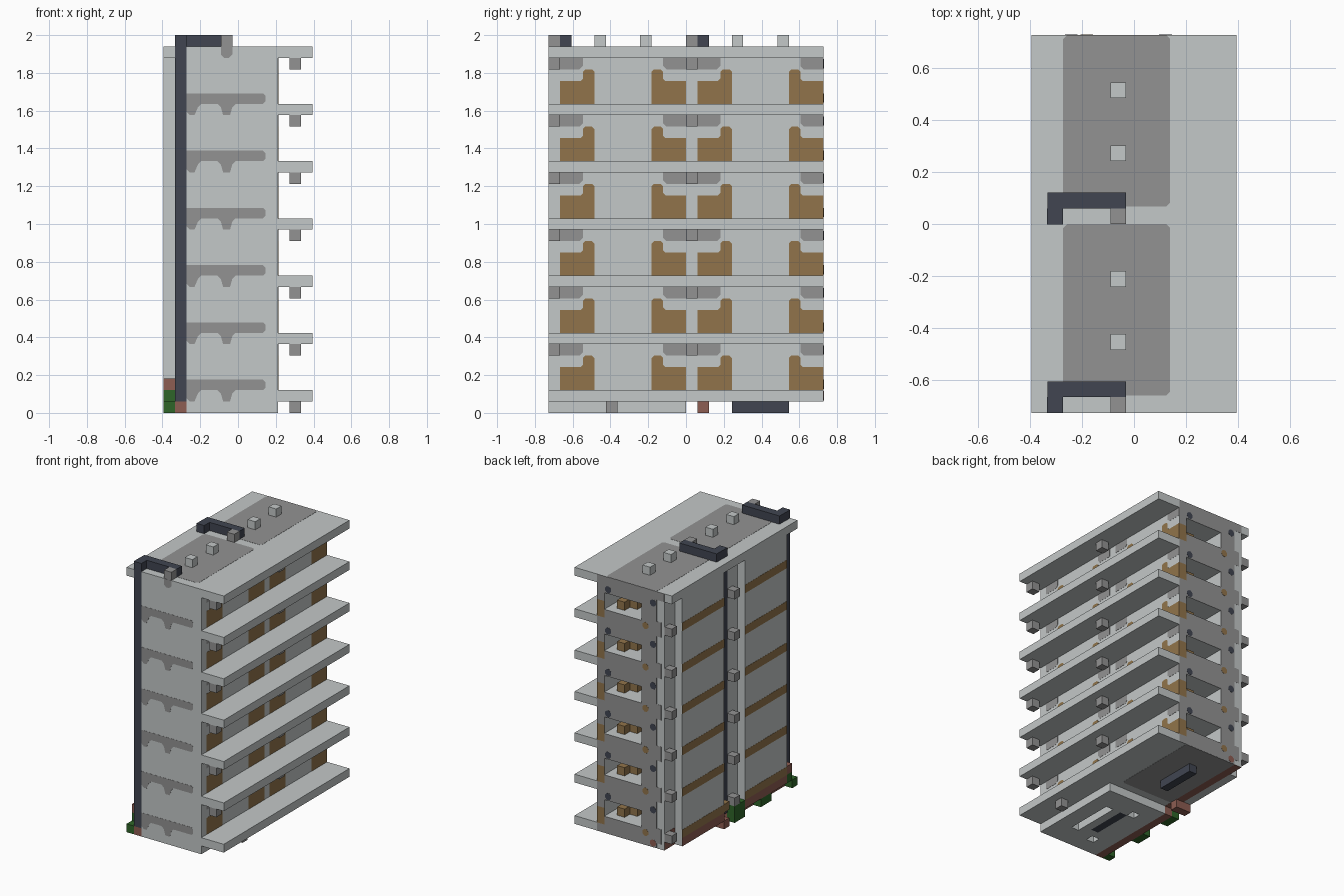
import bpy
import bmesh
from mathutils import Vector

cube = bpy.data.objects.get("Cube")
if cube:
    bpy.data.objects.remove(cube, do_unlink=True)

U = 2 / 33                      # one grid cell
ORIGIN = Vector((-6.5, -12, 0))
THIN = 0.02                     # painted plate thickness, in cells
FLOORS = range(1, 31, 5)        # slab level under each storey
UNITS = (0, 12)                 # the two building halves along y
ROOM = 15                       # where the open rooms begin along y


def material(name, r, g, b):
    m = bpy.data.materials.new(name)
    m.use_nodes = True
    m.diffuse_color = (r, g, b, 1)
    m.node_tree.nodes["Principled BSDF"].inputs["Base Color"].default_value = (r, g, b, 1)
    return m


LIGHT = material("light concrete", 0.55, 0.58, 0.58)
GREY = material("mid grey", 0.29, 0.29, 0.29)
WOOD = material("brown wood", 0.285, 0.175, 0.07)
DARK = material("dark slate", 0.052, 0.06, 0.083)
GREEN = material("leaf green", 0.028, 0.13, 0.022)
RED = material("red brick", 0.27, 0.11, 0.085)


def finish(name, bm, mat):
    bmesh.ops.recalc_face_normals(bm, faces=bm.faces)
    for v in bm.verts:
        v.co = (v.co + ORIGIN) * U
    mesh = bpy.data.meshes.new(name)
    bm.to_mesh(mesh)
    bm.free()
    mesh.materials.append(mat)
    ob = bpy.data.objects.new(name, mesh)
    bpy.context.collection.objects.link(ob)


def box(name, mat, x, y, z):
    """Box from cell ranges, each (start, end)."""
    bm = bmesh.new()
    bmesh.ops.create_cube(bm, size=1)
    for v in bm.verts:
        v.co = [r[0] if c < 0 else r[1] for c, r in zip(v.co, (x, y, z))]
    finish(name, bm, mat)


def cell(name, mat, x, y, z):
    box(name, mat, (x, x + 1), (y, y + 1), (z, z + 1))


def plate(name, mat, axis, pos, side, pts):
    """Thin painted outline lying on a plane across the given axis."""
    bm = bmesh.new()
    verts = []
    for a, b in pts:
        co = [a, b]
        co.insert(axis, pos)
        verts.append(bm.verts.new(co))
    face = bm.faces.new(verts)
    new = bmesh.ops.extrude_face_region(bm, geom=[face])["geom"]
    for v in new:
        if isinstance(v, bmesh.types.BMVert):
            v.co[axis] += side * THIN
    finish(name, bm, mat)


def chamfered(a, b, c, d, r=0.25):
    return [(a + r, c), (b - r, c), (b, c + r), (b, d - r),
            (b - r, d), (a + r, d), (a, d - r), (a, c + r)]


# Main body, with a hollow room on each storey at the back end
box("body", LIGHT, (1, 10), (0, ROOM), (1, 31))
for f in FLOORS:
    depth = (ROOM, 24)
    box("room_floor", LIGHT, (1, 10), depth, (f, f + 2))
    box("room_ceiling", LIGHT, (1, 10), depth, (f + 4, f + 5))
    box("room_inner_wall", LIGHT, (1, 4), depth, (f + 2, f + 4))
    box("room_outer_wall", LIGHT, (9, 10), depth, (f + 2, f + 4))
    cell("room_seat", WOOD, 7, 22, f + 2)
    cell("room_table", WOOD, 6, 21, f + 2)
    box("room_post", GREY, (4, 5), (20, 21), (f + 2, f + 4))

# Roof, balconies and hanging lamps
box("roof", LIGHT, (0, 13), (0, 24), (31, 32))
for f in FLOORS:
    box("balcony", LIGHT, (10, 13), (0, 24), (f, f + 1))
    for u in UNITS:
        cell("balcony_lamp", GREY, 11, u, f + 4)

for u in UNITS:
    # Side panels with wooden strips and brackets
    box("side_panel", LIGHT, (0, 1), (u + 2, u + 10), (1, 31))
    for f in FLOORS:
        box("side_strip", WOOD, (-THIN, 0), (u + 2, u + 10), (f + 1, f + 2))
        cell("side_bracket", GREY, 0, u + 11, f + 1)
    box("panel_brick", RED, (-THIN, 0), (u + 2, u + 10), (1, 2))

    # Downpipe running up to the roof duct
    box("downpipe", DARK, (1 - THIN, 2), (u - THIN, u + 1), (1, 33))
    box("roof_duct", DARK, (1, 6), (u + 1, u + 2), (32, 33))
    cell("roof_outlet", GREY, 5, u, 32)
    for y in (4, 8):
        cell("roof_vent", LIGHT, 5, u + y, 32)
    box("underside_bar", DARK, (5, 6), (u + 4, u + 9), (0, 1))
    plate("roof_patch", GREY, 2, 32, 1, chamfered(2, 8.8, u + 1.1, u + 12))

    # Wooden doors and grey lintels on the balcony wall
    for f in FLOORS:
        for start, way in ((u + 1, 1), (u + 12, -1)):
            door = [(0, 1), (3, 1), (3, 3.8), (2.8, 4), (2.2, 4),
                    (2, 3.8), (2, 3.2), (1.8, 3), (0, 3)]
            plate("balcony_door", WOOD, 0, 10, 1,
                  [(start + way * a, f + b) for a, b in door])
            lintel = [(0, 5), (0, 4), (1.7, 4), (2, 4.3), (2, 5)]
            plate("door_lintel", GREY, 0, 10, 1,
                  [(start + way * a, f + b) for a, b in lintel])
plate("underside_patch", GREY, 2, 1, -1, chamfered(2, 9, 13, 24))

# Grey trim on the front wall
trim = [(2, 0.3), (2.3, 0), (2.7, 0), (3, 0.7), (3.3, 1), (4.7, 1), (5, 0.7),
        (5.2, 0), (5.8, 0), (6, 0.7), (6.3, 1), (8.7, 1), (8.9, 1.2),
        (8.9, 1.7), (8.7, 1.9), (2, 1.9)]
for f in FLOORS:
    plate("front_trim", GREY, 1, 0, -1, [(a, f + b) for a, b in trim])
plate("front_roof_trim", GREY, 1, 0, -1,
      [(5, 32), (5, 31.3), (5.3, 31), (5.7, 31), (6, 31.3), (6, 32)])

# Back wall: grey frame around each opening with painted details
back = (24, 24 + THIN)
for f in FLOORS:
    box("back_sill", GREY, (2, 9), back, (f, f + 2))
    box("back_head", GREY, (2, 10), back, (f + 4, f + 5))
    box("back_jamb", GREY, (2, 4), back, (f + 2, f + 4))
    box("back_bump", GREY, (1.4, 2), back, (f + 0.6, f + 2.4))
    box("back_base", GREY, (9, 10), back, (f, f + 1))
    box("back_post", WOOD, (9, 10), back, (f + 1, f + 3))
    box("back_post_top", GREY, (9, 10), back, (f + 3, f + 4))
    for x, z, mat in ((8, 4, DARK), (2, 4, DARK), (3, 1, WOOD)):
        plate("back_spot", mat, 1, 24 + THIN, 1,
              chamfered(x + 0.1, x + 0.9, f + z + 0.1, f + z + 0.9))
plate("back_brick_spot", RED, 1, 24 + THIN, 1, chamfered(2.1, 2.9, 1.1, 1.9))
box("roof_back_edge", GREY, (1, 10), back, (31, 32))

# Base plate under the front half, pierced by a slot and small holes
for name, x in (("base_outer", (8, 10)), ("base_middle", (6, 7)), ("base_inner", (2, 4))):
    box(name, LIGHT, x, (0, 12), (0, 1))
for x, spans in ((7, ((0, 3), (9, 12))),
                 (5, ((0, 4), (9, 12))),
                 (4, ((0, 2), (3, 9), (10, 12)))):
    for span in spans:
        box("base_infill", LIGHT, (x, x + 1), span, (0, 1))

# Brick footing
box("base_brick", RED, (1, 2), (0, 12), (0, 1))
box("base_brick_back", RED, (1, 2), (12, 24), (1 - THIN, 1))
box("base_brick_corner", RED, (1 - THIN, 1), (22, 24), (1, 3))
box("base_brick_step", RED, (0, 2), (13, 14), (0, 1))
cell("base_lamp", GREY, 11, 5, 0)
cell("front_brick", RED, 0, 1, 2)
cell("side_box", WOOD, 0, 13, 2)

# Shrubs along the base
cell("front_shrub", GREEN, 0, 0, 0)
cell("front_shrub_top", GREEN, 0, 1, 1)
box("middle_shrub", GREEN, (0, 1), (5, 7), (0, 1))
box("tall_shrub", GREEN, (0, 1), (10, 12), (0, 2))
